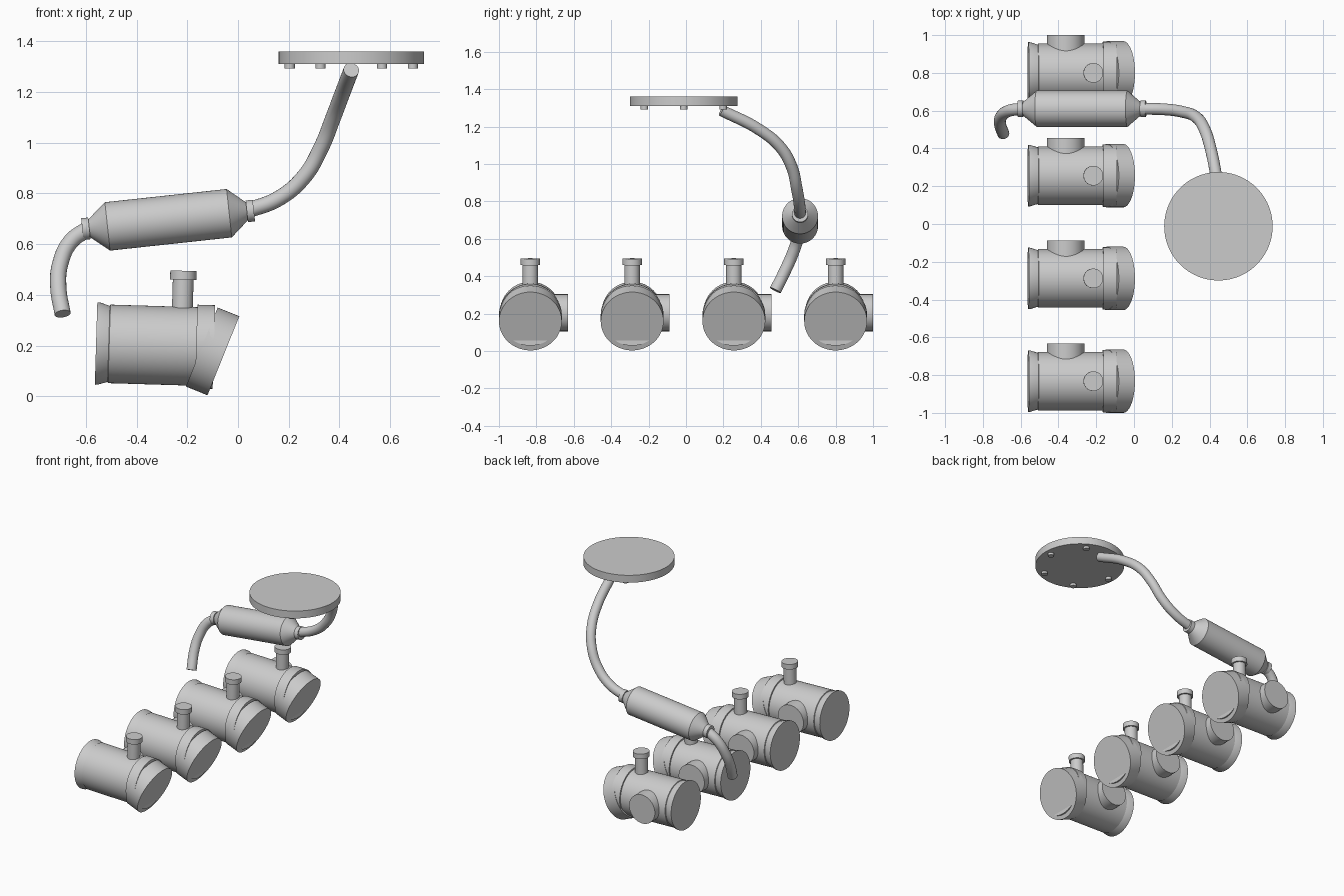
import bpy, bmesh, math
from mathutils import Vector

if "Cube" in bpy.data.objects:
    bpy.data.objects.remove(bpy.data.objects["Cube"], do_unlink=True)

grey = bpy.data.materials.new("light_grey")
grey.use_nodes = True
grey.diffuse_color = (0.6, 0.6, 0.6, 1)
grey.node_tree.nodes["Principled BSDF"].inputs["Base Color"].default_value = (0.6, 0.6, 0.6, 1)


def finish(obj):
    bpy.ops.object.select_all(action='DESELECT')
    obj.select_set(True)
    bpy.context.view_layer.objects.active = obj
    if obj.type == 'CURVE':
        bpy.ops.object.convert(target='MESH')
        obj = bpy.context.object
    bpy.ops.object.shade_smooth_by_angle(angle=math.radians(30))
    return obj


def turned(name, profile, origin, axis, sides=64):
    """Closed solid of revolution; profile is (distance along axis, radius)."""
    bm = bmesh.new()
    rings = []
    for s, r in profile:
        rings.append([bm.verts.new((r * math.cos(a), r * math.sin(a), s))
                      for a in (2 * math.pi * i / sides for i in range(sides))])
    for lo, hi in zip(rings, rings[1:]):
        for i in range(sides):
            j = (i + 1) % sides
            bm.faces.new((lo[i], lo[j], hi[j], hi[i]))
    bm.faces.new(rings[0][::-1])
    bm.faces.new(rings[-1])
    mesh = bpy.data.meshes.new(name)
    bm.to_mesh(mesh)
    bm.free()
    mesh.materials.append(grey)
    obj = bpy.data.objects.new(name, mesh)
    bpy.context.collection.objects.link(obj)
    obj.location = origin
    obj.rotation_euler = Vector(axis).to_track_quat('Z', 'Y').to_euler()
    return finish(obj)


def pipe(name, points, radius):
    curve = bpy.data.curves.new(name, 'CURVE')
    curve.dimensions = '3D'
    curve.bevel_depth = radius
    curve.bevel_resolution = 8
    curve.resolution_u = 12
    curve.use_fill_caps = True
    spline = curve.splines.new('BEZIER')
    spline.bezier_points.add(len(points) - 1)
    for bp, co in zip(spline.bezier_points, points):
        bp.co = co
        bp.handle_left_type = bp.handle_right_type = 'AUTO'
    curve.materials.append(grey)
    obj = bpy.data.objects.new(name, curve)
    bpy.context.collection.objects.link(obj)
    return finish(obj)


# Four identical canisters in a row
AXIS = Vector((1, 0, -0.03)).normalized()
UP = Vector((0.03, 0, 1)).normalized()
for n in range(4):
    y = -0.832 + 0.544 * n
    tag = f"_{n + 1}"
    start = Vector((-0.56, y, 0.208))
    turned("canister_body" + tag,
           [(0, 0.163), (0.012, 0.162), (0.05, 0.15), (0.052, 0.155), (0.43, 0.155)],
           start, AXIS)
    turned("canister_collar" + tag, [(0.395, 0.165), (0.465, 0.165)], start, AXIS)
    # Slanted outlet head
    turned("outlet_head" + tag, [(0, 0.168), (0.092, 0.168)],
           (-0.143, y, 0.194), (0.928, 0, -0.374))
    # Top neck and cap
    turned("top_neck" + tag,
           [(0, 0.041), (0.262, 0.041), (0.262, 0.052), (0.297, 0.052)],
           (-0.224, y, 0.198), UP, 48)
    # Round port on the back side
    turned("side_port" + tag, [(0.05, 0.099), (0.2, 0.099)],
           (-0.362, y, 0.205), (0, 1, 0))

# Tapered chamber with end collars
turned("chamber",
       [(-0.1, 0.043), (-0.072, 0.043), (-0.072, 0.036), (0, 0.096),
        (0.483, 0.096), (0.553, 0.036), (0.553, 0.043), (0.581, 0.043)],
       (-0.515, 0.61, 0.67), (0.48, 0, 0.052))

# Bent pipes at both ends of the chamber
pipe("tail_pipe", [(-0.59, 0.61, 0.662), (-0.66, 0.60, 0.61), (-0.702, 0.57, 0.52),
                   (-0.709, 0.53, 0.43), (-0.692, 0.478, 0.325)], 0.032)
pipe("feed_pipe", [(0.03, 0.61, 0.73), (0.16, 0.607, 0.78), (0.26, 0.593, 0.865),
                   (0.33, 0.565, 0.985), (0.372, 0.505, 1.09), (0.408, 0.39, 1.185),
                   (0.447, 0.19, 1.287)], 0.031)

# Mounting disc with a ring of bolts underneath
CENTRE = Vector((0.447, -0.012, 1.31))
turned("mounting_disc", [(0, 0.287), (0.051, 0.287)], CENTRE, (0, 0, 1), 96)
for n in range(6):
    a = n * math.pi / 3
    turned(f"disc_bolt_{n + 1}", [(-0.017, 0.02), (0.01, 0.02)],
           CENTRE + Vector((math.cos(a), math.sin(a), 0)) * 0.243, (0, 0, 1), 24)
